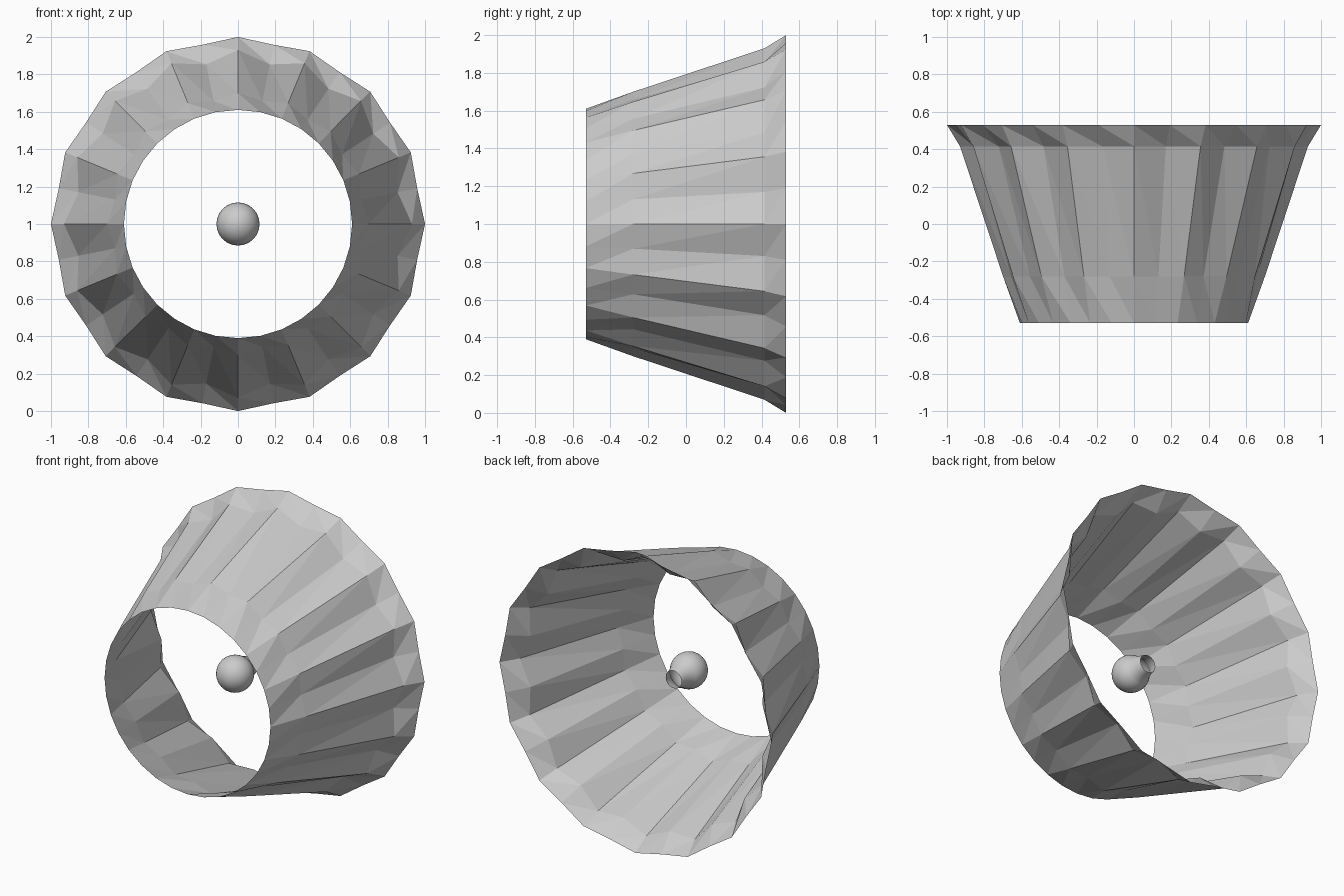
import bpy, bmesh
from math import sin, cos, pi, radians

if "Cube" in bpy.data.objects:
    bpy.data.objects.remove(bpy.data.objects["Cube"])


def ring_surface(name, rings, sides, split=False):
    """Open skin around the y axis; rings = (y, ridge radius, valley radius)."""
    bm = bmesh.new()
    loops = []
    for y, ridge, valley in rings:
        loop = []
        for i in range(sides):
            a = 2 * pi * i / sides
            r = valley if i % 2 else ridge
            loop.append(bm.verts.new((r * cos(a), y, 1 + r * sin(a))))
        loops.append(loop)
    for a, b in zip(loops, loops[1:]):
        for i in range(sides):
            j = (i + 1) % sides
            if split:
                bm.faces.new((a[i], a[j], b[j]))
                bm.faces.new((a[i], b[j], b[i]))
            else:
                bm.faces.new((a[i], a[j], b[j], b[i]))
    bmesh.ops.remove_doubles(bm, verts=bm.verts, dist=1e-5)
    bmesh.ops.dissolve_degenerate(bm, edges=bm.edges, dist=1e-5)
    # normals point away from the y axis
    bm.normal_update()
    flip = []
    for f in bm.faces:
        c = f.calc_center_median()
        if f.normal.x * c.x + f.normal.z * (c.z - 1) < 0:
            flip.append(f)
    bmesh.ops.reverse_faces(bm, faces=flip)
    mesh = bpy.data.meshes.new(name)
    bm.to_mesh(mesh)
    bm.free()
    obj = bpy.data.objects.new(name, mesh)
    bpy.context.collection.objects.link(obj)
    return obj


# Pleated shade: round small opening, folds deepening towards a flared rim
ring_surface("pleated_shade", [
    (-0.53, 0.61, 0.61),
    (-0.28, 0.70, 0.67),
    (0.415, 0.93, 0.87),
    (0.53, 1.00, 0.977),
], 32, split=True)

# Bulb: round glass tapering to an open neck at the back
R, CY = 0.115, -0.03
profile = []
for k in range(15):
    t = radians(180 - k * 9)
    profile.append((CY + R * cos(t), max(R * sin(t), 0.0)))
profile += [(0.05, 0.083), (0.09, 0.068), (0.13, 0.058)]
bulb = ring_surface("bulb", [(y, r, r) for y, r in profile], 32)
bpy.context.view_layer.objects.active = bulb
bulb.select_set(True)
bpy.ops.object.shade_smooth_by_angle(angle=radians(40))
